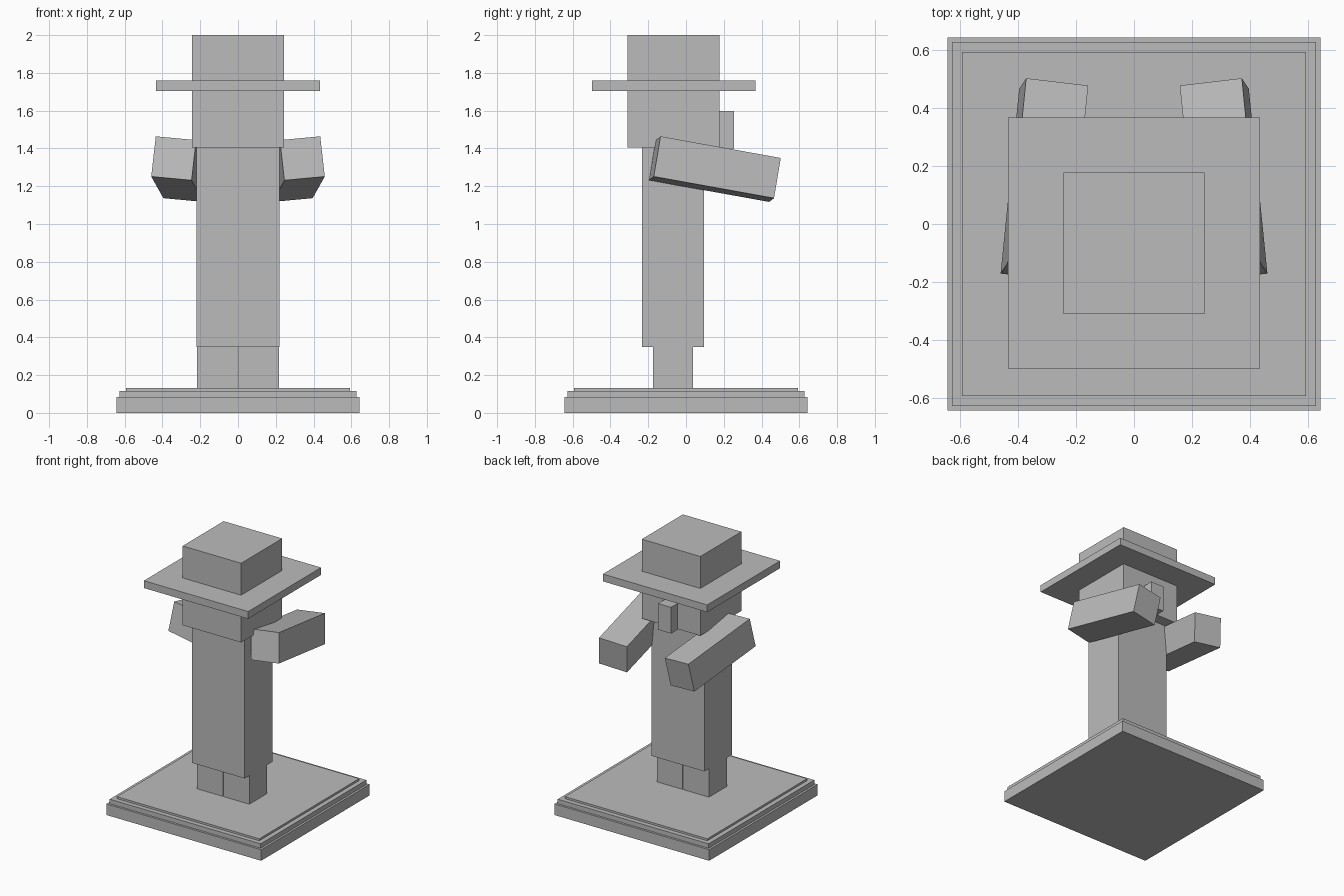
import bpy
from math import radians
from mathutils import Euler, Matrix, Vector

cube = bpy.data.objects.get("Cube")
if cube:
    bpy.data.objects.remove(cube, do_unlink=True)

# Single stone grey
stone = bpy.data.materials.new("stone_grey")
stone.use_nodes = True
colour = (0.5, 0.5, 0.5, 1)
stone.diffuse_color = colour
stone.node_tree.nodes["Principled BSDF"].inputs["Base Color"].default_value = colour


def box(name, centre, size, turn=(0, 0, 0)):
    """Flat-sided block, with its turn given in degrees."""
    bpy.ops.mesh.primitive_cube_add(size=1)
    ob = bpy.context.object
    ob.name = name
    rot = Euler([radians(a) for a in turn]).to_matrix().to_4x4()
    ob.data.transform(rot @ Matrix.Diagonal(Vector((*size, 1))))
    ob.location = centre
    ob.data.materials.append(stone)
    return ob


def block(name, half_width, y, z):
    """Upright block centred on x, spanning the given y and z ranges."""
    return box(name, (0, sum(y) / 2, sum(z) / 2),
               (2 * half_width, y[1] - y[0], z[1] - z[0]))


# Stepped plinth
block("plinth_base", 0.643, (-0.643, 0.643), (0, 0.083))
block("plinth_middle", 0.627, (-0.627, 0.627), (0.083, 0.117))
block("plinth_top", 0.592, (-0.592, 0.592), (0.117, 0.132))

# Robe, head and nose
block("body", 0.219, (-0.233, 0.095), (0.348, 1.405))
block("head", 0.243, (-0.31, 0.177), (1.405, 1.705))
block("nose", 0.054, (0.177, 0.254), (1.4, 1.597))

# Square hat
block("hat_brim", 0.433, (-0.498, 0.367), (1.705, 1.76))
block("hat_crown", 0.243, (-0.31, 0.177), (1.76, 2.0))

# Paired legs and raised arms
for side, s in (("left", 1), ("right", -1)):
    box(side + "_leg", (s * 0.11, -0.069, 0.24), (0.214, 0.212, 0.216))
    box(side + "_arm", (s * 0.3085, 0.153, 1.2905), (0.216, 0.65, 0.217),
        (-10.2, -s * 5.3, s * 6.7))
